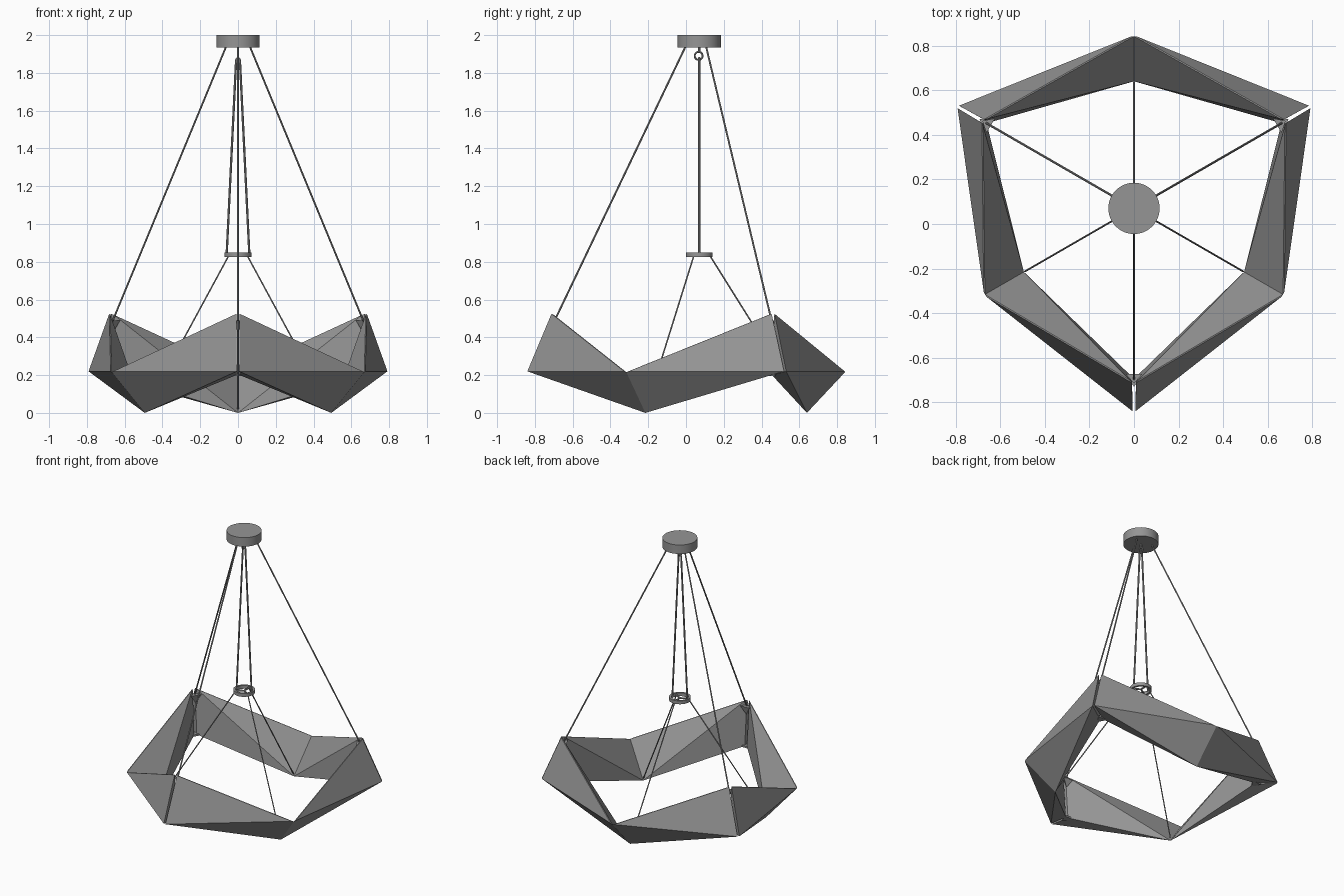
import bpy, bmesh, math
from mathutils import Vector

if "Cube" in bpy.data.objects:
    bpy.data.objects.remove(bpy.data.objects["Cube"])

grey = bpy.data.materials.new("grey_metal")
grey.use_nodes = True
colour = (0.3, 0.3, 0.3, 1)
grey.diffuse_color = colour
grey.node_tree.nodes["Principled BSDF"].inputs["Base Color"].default_value = colour

AXIS_Y = 0.07
HIGH = [-90, 30, 150]    # directions of the raised corners
LOW = [-30, 90, 210]     # directions of the lowered corners


def at(angle, r, z, side=0.0):
    """Point at a radius around the lamp axis, shifted sideways."""
    a = math.radians(angle)
    return Vector((r * math.cos(a) - side * math.sin(a),
                   AXIS_Y + r * math.sin(a) + side * math.cos(a), z))


def finish(name, bm):
    bmesh.ops.recalc_face_normals(bm, faces=bm.faces)
    mesh = bpy.data.meshes.new(name)
    bm.to_mesh(mesh)
    bm.free()
    mesh.materials.append(grey)
    ob = bpy.data.objects.new(name, mesh)
    bpy.context.collection.objects.link(ob)
    return ob


def smooth(ob):
    bpy.ops.object.select_all(action='DESELECT')
    ob.select_set(True)
    bpy.context.view_layer.objects.active = ob
    bpy.ops.object.shade_smooth_by_angle(angle=math.radians(35))


def solid(name, points, faces, soft_edge=None):
    bm = bmesh.new()
    v = [bm.verts.new(p) for p in points]
    for f in faces:
        bm.faces.new([v[i] for i in f])
    if soft_edge:
        edge = bm.edges.get([v[i] for i in soft_edge])
        bmesh.ops.bevel(bm, geom=[edge], offset=0.006, segments=1, affect='EDGES')
    return finish(name, bm)


def rod(name, a, b, radius, sides=8):
    d = b - a
    bm = bmesh.new()
    bmesh.ops.create_cone(bm, cap_ends=True, segments=sides, radius1=radius,
                          radius2=radius, depth=d.length)
    ob = finish(name, bm)
    ob.rotation_mode = 'QUATERNION'
    ob.rotation_quaternion = d.to_track_quat('Z', 'Y')
    ob.location = (a + b) / 2
    smooth(ob)
    return ob


# Faceted shade: two mirrored panels meet at each raised corner
for i, h in enumerate(HIGH):
    for side in (-1, 1):
        low = h + 60 * side
        gap = 0.009 * side
        points = [at(h, 0.78, 0.53, gap), at(h, 0.91, 0.22, gap * 0.7),
                  at(h, 0.755, 0.2, gap), at(low, 0.776, 0.22), at(low, 0.57, 0)]
        solid(f"shade_panel_{i}_{'left' if side > 0 else 'right'}", points,
              [(0, 1, 3), (1, 4, 3), (0, 3, 4), (0, 4, 2), (2, 4, 1), (0, 2, 1)],
              soft_edge=(0, 3))

    # Brackets joining the two panels of a corner
    solid(f"upper_bracket_{i}",
          [at(h, 0.742, 0.49, -0.038), at(h, 0.742, 0.49, 0.038),
           at(h, 0.785, 0.49), at(h, 0.76, 0.43)],
          [(0, 1, 2), (0, 1, 3), (1, 2, 3), (2, 0, 3)])
    solid(f"lower_bracket_{i}",
          [at(h, r, z, s) for z in (0.195, 0.207)
           for r, s in ((0.742, -0.04), (0.742, 0.04), (0.8, 0))],
          [(0, 1, 2), (3, 4, 5), (0, 1, 4, 3), (1, 2, 5, 4), (2, 0, 3, 5)])

    # Long cable from the ceiling plate
    rod(f"long_cable_{i}", at(h, 0.07, 1.945), at(h, 0.765, 0.49), 0.005)

# Short cables and spokes from the hub ring to the lowered corners
for i, a in enumerate(LOW):
    rod(f"short_cable_{i}", at(a, 0.055, 0.835), at(a, 0.565, 0.02), 0.004)
    rod(f"hub_spoke_{i}", at(a, 0, 0.838), at(a, 0.064, 0.838), 0.006)

# Ceiling plate
bm = bmesh.new()
bmesh.ops.create_cone(bm, cap_ends=True, segments=48, radius1=0.115,
                      radius2=0.115, depth=0.065)
plate = finish("ceiling_plate", bm)
plate.location = (0, AXIS_Y, 1.9675)
smooth(plate)

# Hub ring, a lathed rectangle
bm = bmesh.new()
corners = [bm.verts.new((r, 0, z)) for r, z in
           ((0.056, 0.826), (0.071, 0.826), (0.071, 0.85), (0.056, 0.85))]
edges = [bm.edges.new((corners[i], corners[i - 1])) for i in range(4)]
bmesh.ops.spin(bm, geom=corners + edges, cent=(0, 0, 0), axis=(0, 0, 1),
               angle=math.tau, steps=40, use_merge=True)
bmesh.ops.remove_doubles(bm, verts=bm.verts, dist=0.0001)
hub = finish("hub_ring", bm)
hub.location.y = AXIS_Y
smooth(hub)

# Hook under the ceiling plate and the two strands hanging from it
bpy.ops.mesh.primitive_torus_add(major_radius=0.021, minor_radius=0.005,
                                 major_segments=24, minor_segments=8,
                                 location=(0, AXIS_Y - 0.003, 1.89),
                                 rotation=(0, math.pi / 2, 0))
hook = bpy.context.object
hook.name = "hook_ring"
hook.data.materials.append(grey)
smooth(hook)
rod("hook_stem", at(0, 0, 1.91), at(0, 0, 1.945), 0.006)
for side in (-1, 1):
    name = "left" if side > 0 else "right"
    rod(f"{name}_strand", at(0, 0.01 * side, 1.87), at(0, 0.06 * side, 0.84), 0.006)
    rod(f"{name}_strand_loop", at(0, 0.01 * side, 1.868), at(0, 0, 1.88), 0.006)
